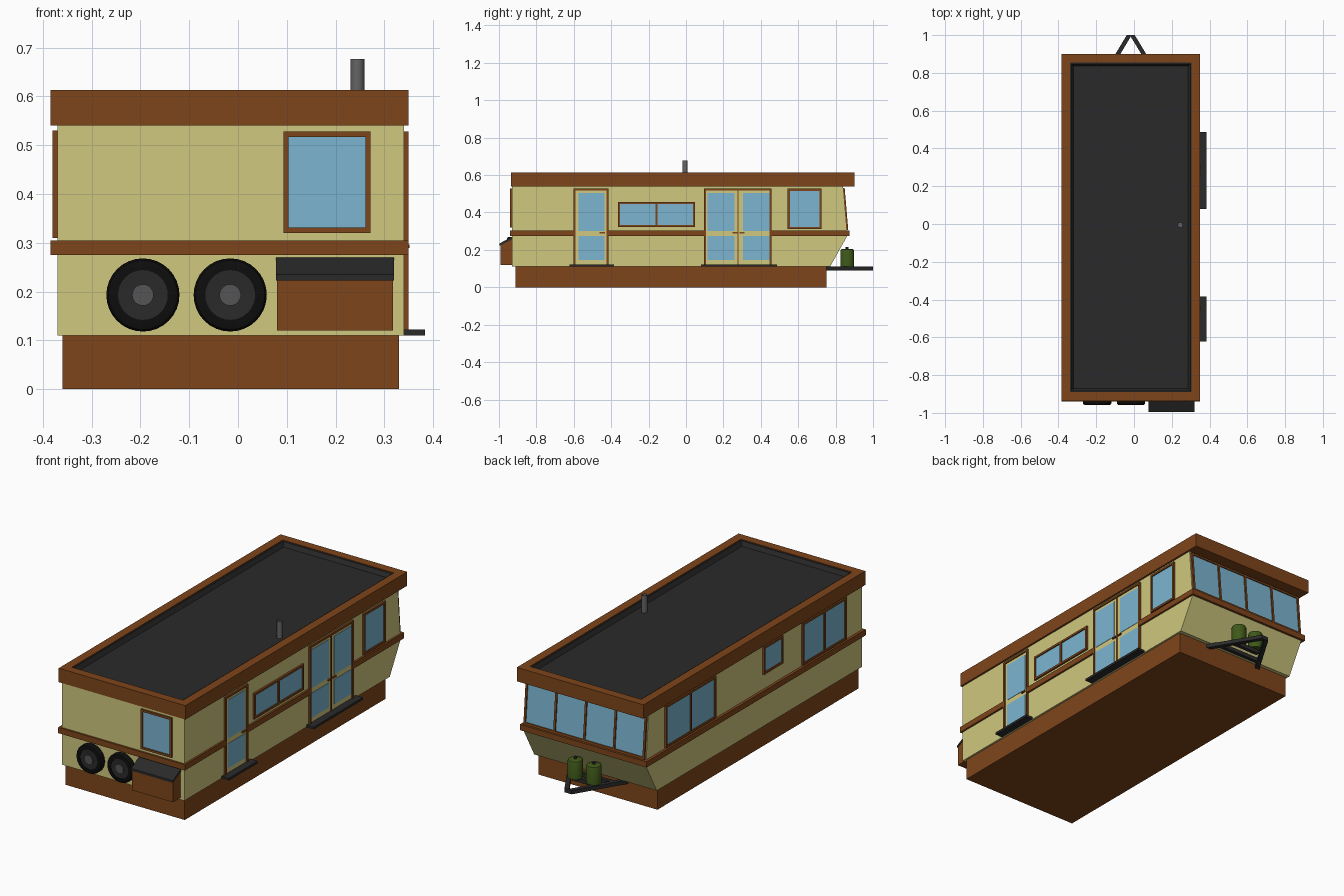
import bpy, bmesh, math
from mathutils import Vector, Matrix

if "Cube" in bpy.data.objects:
    bpy.data.objects.remove(bpy.data.objects["Cube"])


def mat(name, r, g, b):
    m = bpy.data.materials.new(name)
    m.diffuse_color = (r, g, b, 1)
    m.use_nodes = True
    m.node_tree.nodes["Principled BSDF"].inputs["Base Color"].default_value = m.diffuse_color
    return m


CREAM = mat("cream", .63, .58, .21)
BROWN = mat("brown", .21, .06, .011)
DARK = mat("dark", .023, .023, .023)
GLASS = mat("glass", .2, .46, .63)
RUBBER = mat("rubber", .004, .004, .004)
STEEL = mat("steel", .09, .09, .09)
GREEN = mat("green", .05, .1, .01)


def finish(name, bm, m, smooth=False):
    bmesh.ops.recalc_face_normals(bm, faces=bm.faces)
    me = bpy.data.meshes.new(name)
    bm.to_mesh(me)
    bm.free()
    me.materials.append(m)
    ob = bpy.data.objects.new(name, me)
    bpy.context.collection.objects.link(ob)
    if smooth:
        bpy.ops.object.select_all(action='DESELECT')
        ob.select_set(True)
        bpy.context.view_layer.objects.active = ob
        bpy.ops.object.shade_smooth_by_angle(angle=math.radians(35))
    return ob


# Wall coordinates: u along the wall, z up, d outward from the wall surface
WALLS = {
    "right": lambda u, z, d: (.34 + d, u, z),
    "left": lambda u, z, d: (-.37 - d, u, z),
    "front": lambda u, z, d: (u, -.93 - d, z),
    "back": lambda u, z, d: (u, .858 - (z - .3) * .085 + d, z),
    "world": lambda x, y, z: (x, y, z),
}


def boxes(name, wall, blocks, m):
    """Several boxes (u0,u1,z0,z1,d0,d1) on one wall, as one object."""
    bm = bmesh.new()
    f = WALLS[wall]
    for a0, a1, b0, b1, c0, c1 in blocks:
        lo, hi = [[bm.verts.new(f(a, b, c)) for a, b in
                   ((a0, b0), (a1, b0), (a1, b1), (a0, b1))] for c in (c0, c1)]
        bm.faces.new(lo)
        bm.faces.new(hi)
        for i in range(4):
            j = (i + 1) % 4
            bm.faces.new((lo[i], lo[j], hi[j], hi[i]))
    return finish(name, bm, m)


def prism(name, pts, x0, x1, m):
    """A y-z outline extruded along x."""
    bm = bmesh.new()
    face = bm.faces.new([bm.verts.new((x0, y, z)) for y, z in pts])
    ext = bmesh.ops.extrude_face_region(bm, geom=[face])
    bmesh.ops.translate(bm, vec=(x1 - x0, 0, 0),
                        verts=[v for v in ext["geom"] if isinstance(v, bmesh.types.BMVert)])
    return finish(name, bm, m)


def loft(name, rings, m, smooth=False):
    """Bridge a stack of point rings and close both ends."""
    bm = bmesh.new()
    rs = [[bm.verts.new(p) for p in r] for r in rings]
    n = len(rs[0])
    for a, b in zip(rs, rs[1:]):
        for i in range(n):
            j = (i + 1) % n
            bm.faces.new((a[i], a[j], b[j], b[i]))
    bm.faces.new(rs[0])
    bm.faces.new(rs[-1])
    return finish(name, bm, m, smooth)


def lathe(name, origin, profile, m, rot=Matrix(), n=32):
    """Revolve (radius, height) points about the local z axis."""
    o = Vector(origin)
    rings = [[o + rot @ Vector((r * math.cos(2 * math.pi * i / n),
                                r * math.sin(2 * math.pi * i / n), h))
              for i in range(n)] for r, h in profile]
    return loft(name, rings, m, True)


def rect(inset, z):
    x0, x1, y0, y1 = -.384 + inset, .35 - inset, -.935 + inset, .9 - inset
    return [(x0, y0, z), (x1, y0, z), (x1, y1, z), (x0, y1, z)]


def window(name, wall, u0, u1, z0, z1, panes=1, w=.011):
    """Framed window with evenly spaced mullions."""
    bars = [(u0, u1, z0, z0 + w, 0, .01), (u0, u1, z1 - w, z1, 0, .01)]
    for i in range(panes + 1):
        c = u0 + w / 2 + (u1 - u0 - w) * i / panes
        bars.append((c - w / 2, c + w / 2, z0 + w, z1 - w, 0, .01))
    boxes(name + "_frame", wall, bars, BROWN)
    boxes(name + "_glass", wall, [(u0 + w / 2, u1 - w / 2, z0 + w / 2, z1 - w / 2, 0, .004)], GLASS)


def door(name, u0, u1, leaves):
    """Door set on the right wall; leaves are (glass start, glass end, handle u)."""
    w, z0, z1 = .011, .122, .528
    boxes(name + "_frame", "right", [(u0, u0 + w, z0, z1, 0, .01), (u1 - w, u1, z0, z1, 0, .01),
                                     (u0 + w, u1 - w, z1 - w, z1, 0, .01)], BROWN)
    boxes(name + "_leaf", "right", [(u0 + w, u1 - w, z0, z1 - w, 0, .004)], CREAM)
    if len(leaves) > 1:
        c = (u0 + u1) / 2
        boxes(name + "_centre_strip", "right", [(c - .003, c + .003, z0, z1 - w, 0, .008)], BROWN)
    boxes(name + "_glass", "right", [(a, b, lo, hi, 0, .006) for a, b, h in leaves
                                     for lo, hi in ((.147, .275), (.302, .503))], GLASS)
    boxes(name + "_handle", "right", [(h - .014, h + .014, .289, .296, 0, .012)
                                      for a, b, h in leaves], BROWN)


# Skirt and body shell
boxes("skirt", "world", [(-.36, .33, -.912, .75, 0, .11)], BROWN)
prism("body", [(-.93, .11), (.77, .11), (.865, .28), (.858, .3), (.838, .54), (-.93, .54)],
      -.37, .34, CREAM)

# Roof fascia and sunken roof
loft("roof_fascia", [rect(0, .54), rect(0, .613), rect(.045, .613), rect(.045, .585)], BROWN)
loft("roof_deck", [rect(.045, .56), rect(.045, .609), rect(.052, .609), rect(.063, .587)], DARK)

# Belt trim, broken at the doors
boxes("belt_trim", "world",
      [(.34, .35, a, b, .275, .305) for a, b in ((-.93, -.6), (-.415, .097), (.458, .865))]
      + [(-.384, -.37, -.93, .865, .275, .305), (-.384, .35, -.94, -.93, .275, .305),
         (-.384, .35, .85, .875, .275, .305)], BROWN)

# Windows
window("front_window", "front", .093, .272, .32, .528)
window("long_window", "right", -.363, .048, .322, .456, 2)
window("right_small_window", "right", .544, .725, .312, .527)
window("left_rear_window", "left", .29, .705, .31, .53, 2)
window("left_small_window", "left", -.266, -.105, .385, .53)
window("left_front_window", "left", -.79, -.427, .31, .53, 2)
window("back_window", "back", -.365, .335, .307, .532, 4)

# Doors and their steps
door("single_door", -.602, -.415, [(-.576, -.437, -.448)])
door("double_door", .097, .458, [(.114, .258, .262), (.304, .446, .3)])
boxes("door_steps", "world", [(.33, .383, a, b, .11, .122)
                              for a, b in ((-.622, -.385), (.08, .487))], DARK)

# Spare wheels on the front wall
TURN = Matrix.Rotation(math.radians(90), 3, 'X')
for i, x in enumerate((-.195, -.016)):
    o = (x, -.928, .193)
    lathe(f"spare_tyre_{i}", o, [(.075, 0), (.075, .022), (.071, .028), (.064, .03),
                                 (.051, .03), (.051, .024)], RUBBER, TURN)
    lathe(f"spare_rim_{i}", o, [(.051, .02), (.051, .027), (.024, .025)], DARK, TURN)
    lathe(f"spare_hub_{i}", o, [(.022, .02), (.022, .03)], STEEL, TURN)

# Storage box with sloping lid
prism("storage_box", [(-.93, .12), (-.992, .12), (-.992, .226), (-.93, .26)], .08, .318, BROWN)
prism("storage_lid", [(-.93, .256), (-.996, .223), (-.996, .235), (-.93, .27)], .078, .32, DARK)

# Chimney
lathe("chimney", (.245, -.005, 0), [(.014, .58), (.014, .677), (.011, .677), (.011, .66)],
      mat("flue", .13, .13, .13), n=24)

# Tow hitch: two legs meeting at the tip, and a crossbar
for side, s in (("right", 1), ("left", -1)):
    foot, tip = [[(-.017 + s * (c + e), y, z) for e, z in
                  ((-.013, .09), (.013, .09), (.013, .11), (-.013, .11))]
                 for c, y in ((.165, .74), (.008, 1.0))]
    loft(f"hitch_leg_{side}", [foot, tip], DARK)
boxes("hitch_crossbar", "world", [(-.15, .115, .79, .81, .09, .11)], DARK)
boxes("hitch_rack", "world", [(-.085, .051, .852, .872, .091, .111)], DARK)

# Gas bottles
for i, x in enumerate((-.07, .037)):
    lathe(f"gas_bottle_{i}", (x, .862, .11), [(.037, 0), (.037, .085), (.034, .092), (.026, .096)],
          GREEN, n=24)
    lathe(f"gas_valve_{i}", (x, .862, .2), [(.008, 0), (.008, .016)], DARK, n=12)
